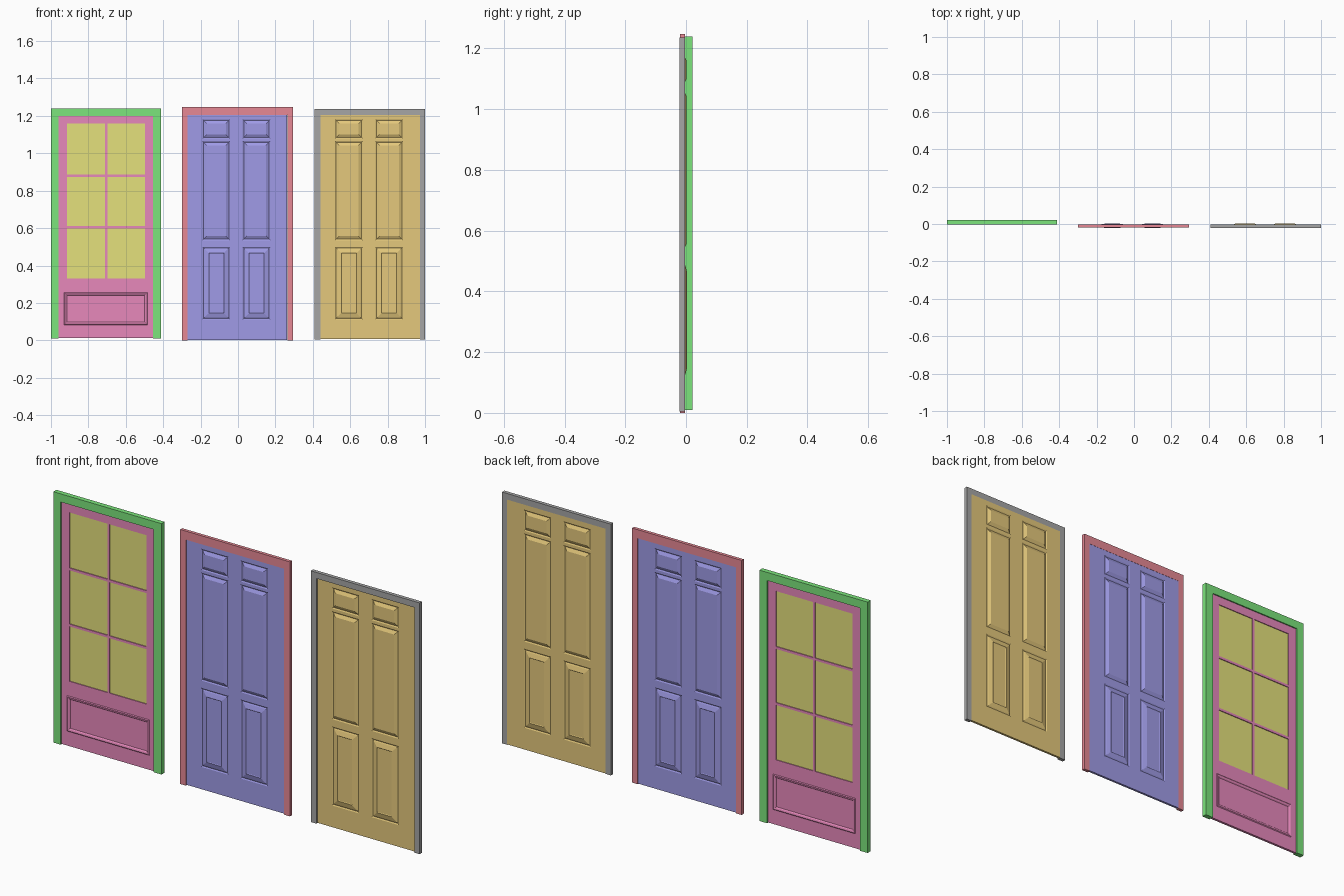
import bpy, bmesh

if "Cube" in bpy.data.objects:
    bpy.data.objects.remove(bpy.data.objects["Cube"])


def material(name, rgb):
    m = bpy.data.materials.new(name)
    m.diffuse_color = (*rgb, 1)
    m.use_nodes = True
    m.node_tree.nodes["Principled BSDF"].inputs["Base Color"].default_value = m.diffuse_color
    return m


def slab(name, xs, zs, y0, y1, mat=None, holes=(), panels=None):
    """Board split into grid cells; cells may be cut through or get inset steps."""
    panels = panels or {}
    bm = bmesh.new()
    V = {(i, j, k): bm.verts.new((x, y, z))
         for i, x in enumerate(xs) for j, z in enumerate(zs) for k, y in enumerate((y0, y1))}
    nx, nz = len(xs) - 1, len(zs) - 1
    cells = {(i, j) for i in range(nx) for j in range(nz)} - set(holes)
    work = []
    for i, j in sorted(cells):
        ring = [(i, j), (i + 1, j), (i + 1, j + 1), (i, j + 1)]
        front = bm.faces.new([V[(*p, 0)] for p in ring])
        back = bm.faces.new([V[(*p, 1)] for p in reversed(ring)])
        if (i, j) in panels:
            work.append((front, back, panels[(i, j)]))
        # walls where the neighbouring cell is empty
        for n, d in enumerate(((0, -1), (1, 0), (0, 1), (-1, 0))):
            if (i + d[0], j + d[1]) not in cells:
                a, b = ring[n], ring[(n + 1) % 4]
                bm.faces.new([V[(*b, 0)], V[(*a, 0)], V[(*a, 1)], V[(*b, 1)]])
    bm.normal_update()
    # moulded panels on both sides
    for front, back, steps in work:
        for f in (front, back):
            for thick, depth in steps:
                bmesh.ops.inset_individual(bm, faces=[f], thickness=thick, depth=depth,
                                           use_even_offset=True)
    loose = [v for v in bm.verts if not v.link_faces]
    bmesh.ops.delete(bm, geom=loose, context='VERTS')
    me = bpy.data.meshes.new(name)
    bm.to_mesh(me)
    bm.free()
    ob = bpy.data.objects.new(name, me)
    if mat:
        me.materials.append(mat)
    bpy.context.collection.objects.link(ob)
    return ob


def frame(name, x0, x1, ix0, ix1, z0, itop, top, y0, y1, mat):
    slab(name, [x0, ix0, ix1, x1], [z0, itop, top], y0, y1, mat, holes=[(1, 0)])


def six_panel_door(name, cx, z0, y0, y1, mat):
    xs = [cx + d for d in (-0.266, -0.187, -0.039, 0.028, 0.176, 0.266)]
    zs = [z0, 0.112, 0.5, 0.535, 1.065, 1.078, 1.182, 1.206]
    low = [(0.006, -0.003), (0.006, 0.003), (0.022, 0.006), (0.003, -0.002)]
    tall = [(0.006, -0.003), (0.016, 0.008)]
    small = [(0.006, -0.003), (0.004, 0.002), (0.012, 0.006)]
    panels = {(i, j): s for i in (1, 3) for j, s in ((1, low), (3, tall), (5, small))}
    slab(name, xs, zs, y0, y1, mat, panels=panels)


green = material("green", (0.2, 0.78, 0.2))
pink = material("pink", (0.8, 0.25, 0.5))
yellow = material("yellow", (0.78, 0.75, 0.2))
red = material("red", (0.8, 0.25, 0.3))
blue = material("blue", (0.35, 0.33, 0.8))
gold = material("gold", (0.78, 0.58, 0.2))
grey = material("grey", (0.38, 0.38, 0.38))

# glazed door with its frame
frame("glazed_door_frame", -1.0, -0.413, -0.96, -0.455, 0.01, 1.2, 1.24, -0.003, 0.021, green)
gx = [-0.96, -0.93, -0.915, -0.711, -0.699, -0.498, -0.483, -0.455]
gz = [0.012, 0.33, 0.599, 0.611, 0.874, 0.886, 1.158, 1.2]
panes = [(i, j) for i in (2, 4) for j in (1, 3, 5)]
slab("glazed_door_upper", gx, gz[1:], 0.003, 0.015, pink,
     holes=[(i, j - 1) for i, j in panes])
slab("glazed_door_lower", [-0.96, -0.93, -0.483, -0.455], [0.012, 0.083, 0.257, 0.33],
     0.003, 0.015, pink,
     panels={(1, 1): [(0.004, 0.003), (0.008, -0.002), (0.004, -0.004)]})
for n, (i, j) in enumerate(panes):
    slab(f"glass_pane_{n + 1}", gx[i:i + 2], gz[j:j + 2], 0.007, 0.011, yellow)

# two solid panelled doors with their frames
frame("middle_door_frame", -0.3, 0.295, -0.27, 0.264, 0.0, 1.206, 1.248, -0.019, -0.003, red)
six_panel_door("middle_door", -0.003, 0.003, -0.015, -0.004, blue)
frame("right_door_frame", 0.41, 1.0, 0.44, 0.972, 0.004, 1.206, 1.236, -0.021, -0.003, grey)
six_panel_door("right_door", 0.706, 0.006, -0.014, -0.003, gold)
